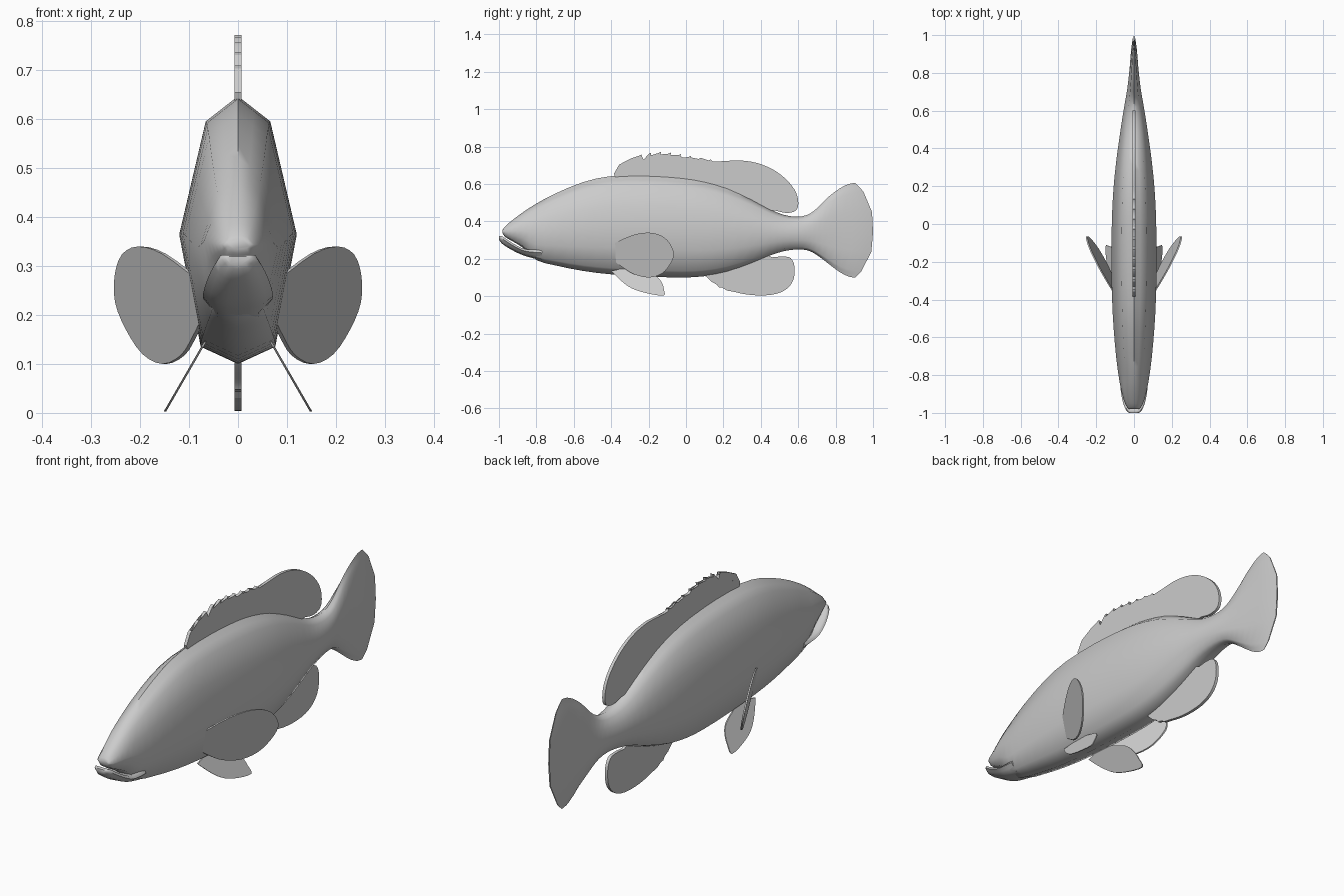
import bpy, bmesh, math

grey = bpy.data.materials.new("fish grey")
grey.diffuse_color = (0.6, 0.6, 0.6, 1)


def spline(pts, n=3):
    """Catmull-Rom points through an open list of tuples."""
    out = []
    for i in range(len(pts) - 1):
        a, b = pts[max(i - 1, 0)], pts[i]
        c, d = pts[i + 1], pts[min(i + 2, len(pts) - 1)]
        for k in range(n):
            t = k / n
            out.append(tuple(
                0.5 * (2 * q + (r - p) * t + (2 * p - 5 * q + 4 * r - s) * t * t
                       + (3 * q - p - 3 * r + s) * t ** 3)
                for p, q, r, s in zip(a, b, c, d)))
    return out + [pts[-1]]


def finish(name, bm, angle):
    bmesh.ops.recalc_face_normals(bm, faces=bm.faces)
    mesh = bpy.data.meshes.new(name)
    bm.to_mesh(mesh)
    bm.free()
    mesh.materials.append(grey)
    obj = bpy.data.objects.new(name, mesh)
    bpy.context.collection.objects.link(obj)
    bpy.ops.object.select_all(action='DESELECT')
    obj.select_set(True)
    bpy.context.view_layer.objects.active = obj
    bpy.ops.object.shade_smooth_by_angle(angle=math.radians(angle))
    return obj


def loft(name, stations, half):
    """Skin rings; station = y, bottom, top, half width, backward bulge."""
    side = []
    for (x0, z0), (x1, z1) in zip(half, half[1:]):
        side += [(x0, z0), ((x0 + x1) / 2, (z0 + z1) / 2)]
    side.append(half[-1])
    ring = side + [(-x, z) for x, z in side[-2:0:-1]]
    bm = bmesh.new()
    rows = []
    for y, zb, zt, w, bulge in spline(stations, 2):
        rows.append([bm.verts.new((x * w, y + bulge * (1 - abs(2 * f - 1) ** 3),
                                   zb + f * (zt - zb))) for x, f in ring])
    n = len(ring)
    for a, b in zip(rows, rows[1:]):
        for i in range(n):
            j = (i + 1) % n
            bm.faces.new((a[i], a[j], b[j], b[i]))
    bm.faces.new(rows[0])
    bm.faces.new(rows[-1])
    return finish(name, bm, 60)


def fin(name, outline, thick, x_at=lambda y, z: 0.0, side=1):
    """Thin plate from a (y, z) outline, with x given by a function."""
    bm = bmesh.new()
    a, b = [[bm.verts.new((side * (x_at(y, z) + o), y, z)) for y, z in outline]
            for o in (-thick / 2, thick / 2)]
    n = len(outline)
    for i in range(n):
        j = (i + 1) % n
        bm.faces.new((a[i], a[j], b[j], b[i]))
    caps = [bm.faces.new(a), bm.faces.new(b)]
    bmesh.ops.triangulate(bm, faces=caps)
    return finish(name, bm, 30)


# Body with upper jaw and tail fan
section = [(0, 0), (0.64, 0.065), (1, 0.48), (0.55, 0.905), (0, 1)]
loft("body", [
    (-0.98, 0.335, 0.355, 0.028, 0), (-0.965, 0.315, 0.375, 0.04, 0),
    (-0.93, 0.295, 0.405, 0.055, 0), (-0.87, 0.258, 0.45, 0.07, 0),
    (-0.80, 0.193, 0.495, 0.082, 0), (-0.70, 0.165, 0.548, 0.095, 0),
    (-0.55, 0.135, 0.61, 0.108, 0), (-0.40, 0.117, 0.642, 0.116, 0),
    (-0.20, 0.105, 0.647, 0.12, 0), (-0.02, 0.10, 0.635, 0.118, 0),
    (0.10, 0.107, 0.615, 0.114, 0), (0.22, 0.13, 0.58, 0.106, 0),
    (0.35, 0.175, 0.52, 0.092, 0), (0.45, 0.218, 0.465, 0.078, 0),
    (0.52, 0.24, 0.436, 0.068, 0), (0.59, 0.25, 0.425, 0.057, 0),
    (0.65, 0.245, 0.435, 0.047, 0), (0.70, 0.22, 0.47, 0.038, 0),
    (0.76, 0.175, 0.53, 0.03, 0), (0.82, 0.13, 0.575, 0.022, 0.02),
    (0.87, 0.105, 0.60, 0.014, 0.065), (0.905, 0.10, 0.605, 0.003, 0.095),
], section)

# Lower jaw, flat on top
loft("lower_jaw", [
    (-1.0, 0.303, 0.32, 0.026, 0), (-0.985, 0.282, 0.322, 0.042, 0),
    (-0.95, 0.258, 0.298, 0.057, 0), (-0.90, 0.231, 0.268, 0.068, 0),
    (-0.85, 0.212, 0.25, 0.072, 0), (-0.77, 0.19, 0.25, 0.07, 0),
], [(0, 0), (0.6, 0.12), (1, 0.7), (0.85, 1), (0, 1)])

# Dorsal fin: leaning spines in front, rounded lobe behind
crest = [(-0.385, 0.655)]
tips = [0.71, 0.737, 0.757, 0.768, 0.772, 0.768, 0.76, 0.75, 0.74, 0.732]
for i, z in enumerate(tips):
    y = -0.345 + i * 0.053
    depth = 0.032 - 0.0022 * i
    crest += [(y - 0.012, z - 0.006), (y, z), (y - 0.003, z - depth * 0.6),
              (y + 0.012, z - depth)]
lobe = spline([(0.17, 0.718), (0.23, 0.724), (0.30, 0.725), (0.38, 0.712),
               (0.46, 0.68), (0.53, 0.63), (0.58, 0.57), (0.60, 0.51),
               (0.59, 0.46), (0.54, 0.445), (0.48, 0.457)])
base = [(0.40, 0.46), (0.22, 0.54), (0.0, 0.60), (-0.2, 0.61), (-0.37, 0.61)]
fin("dorsal_fin", crest + lobe + base, 0.014)

# Anal fin
fin("anal_fin", [(0.08, 0.13), (0.11, 0.105), (0.14, 0.075), (0.165, 0.062),
                 (0.175, 0.048), (0.205, 0.044), (0.22, 0.03)]
    + spline([(0.25, 0.025), (0.32, 0.01), (0.40, 0.004), (0.48, 0.012),
              (0.54, 0.04), (0.575, 0.09), (0.58, 0.16), (0.56, 0.203),
              (0.52, 0.212), (0.46, 0.208)])
    + [(0.42, 0.23), (0.25, 0.17)], 0.014)

# Paired fins
pectoral = spline([(-0.40, 0.20), (-0.34, 0.155), (-0.28, 0.118), (-0.20, 0.10),
                   (-0.13, 0.12), (-0.085, 0.17), (-0.065, 0.225), (-0.085, 0.28),
                   (-0.13, 0.323), (-0.20, 0.34), (-0.29, 0.325), (-0.40, 0.275)])
pelvic = spline([(-0.40, 0.135), (-0.35, 0.085), (-0.29, 0.042), (-0.21, 0.016),
                 (-0.12, 0.003), (-0.118, 0.035), (-0.13, 0.075), (-0.165, 0.11),
                 (-0.25, 0.14)]) + [(-0.33, 0.15)]
for label, s in (("left", -1), ("right", 1)):
    fin(label + "_pectoral_fin", pectoral, 0.008,
        lambda y, z: 0.18 + 0.52 * (y + 0.2) + 0.21 * (z - 0.24), s)
    fin(label + "_pelvic_fin", pelvic, 0.005,
        lambda y, z: 0.073 + 0.577 * (0.135 - z), s)
